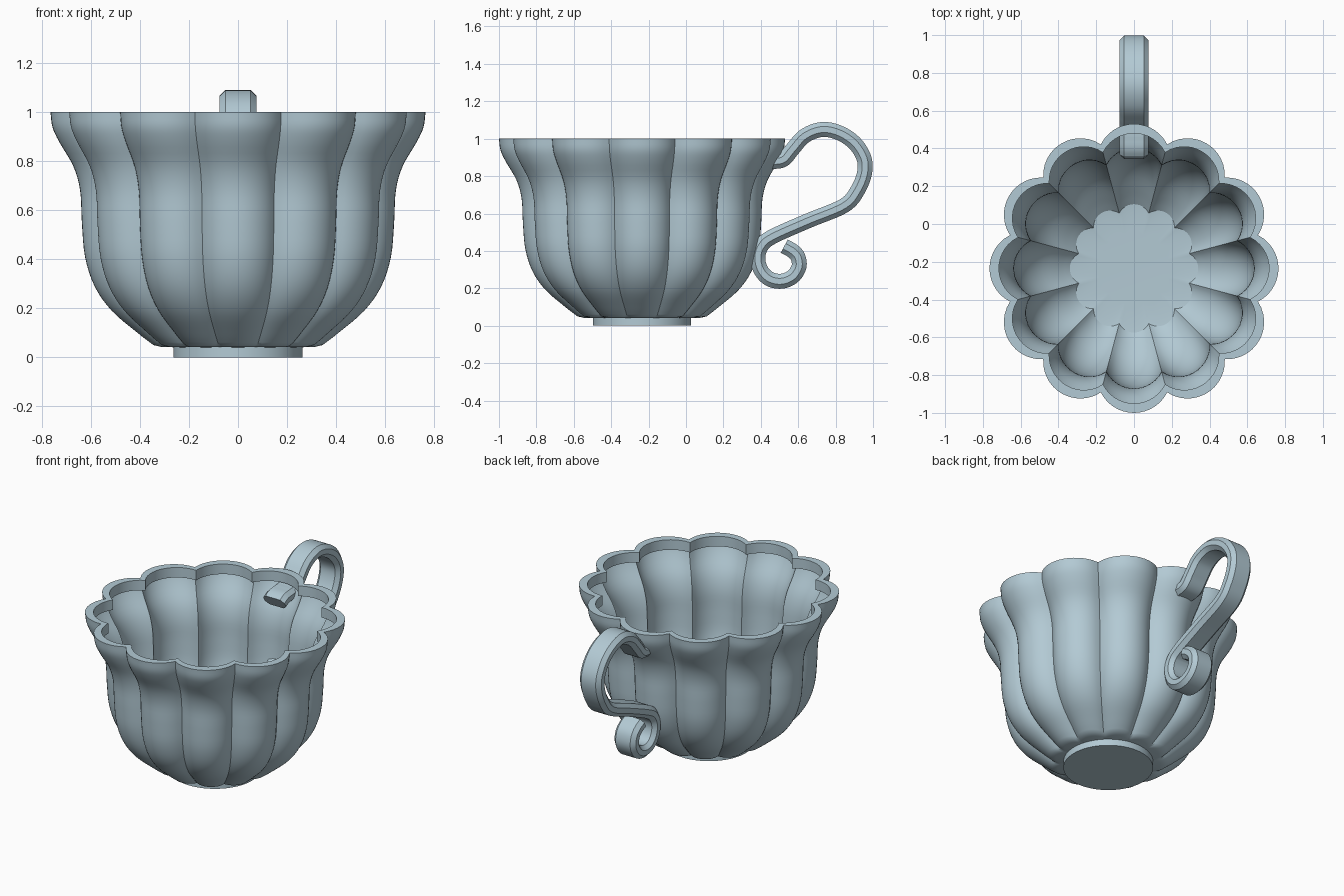
import bpy, bmesh, math
from mathutils import Vector

if "Cube" in bpy.data.objects:
    bpy.data.objects.remove(bpy.data.objects["Cube"])

mat = bpy.data.materials.new("pale blue porcelain")
mat.diffuse_color = (0.45, 0.59, 0.66, 1)
mat.use_nodes = True
mat.node_tree.nodes["Principled BSDF"].inputs["Base Color"].default_value = mat.diffuse_color
CY = -0.235          # cup axis
LOBES, STEPS = 12, 14


def spline(pts, n):
    """Catmull-Rom curve through 2D points."""
    p = [Vector(q) for q in pts]
    p = [2 * p[0] - p[1]] + p + [2 * p[-1] - p[-2]]
    out = []
    for i in range(1, len(p) - 2):
        a, b, c, d = p[i - 1:i + 3]
        for k in range(n):
            t = k / n
            out.append(0.5 * (2 * b + (c - a) * t + (2 * a - 5 * b + 4 * c - d) * t * t
                              + (3 * b - a - 3 * c + d) * t ** 3))
    return out + [p[-2]]


def loft(name, rings):
    """Skin closed rings, cap both ends, shade smooth."""
    bm = bmesh.new()
    vs = [[bm.verts.new(co) for co in r] for r in rings]
    n = len(vs[0])
    for a, b in zip(vs, vs[1:]):
        for i in range(n):
            j = (i + 1) % n
            bm.faces.new((a[i], a[j], b[j], b[i]))
    bm.faces.new(vs[0][::-1])
    bm.faces.new(vs[-1])
    bmesh.ops.recalc_face_normals(bm, faces=bm.faces)
    me = bpy.data.meshes.new(name)
    bm.to_mesh(me)
    bm.free()
    me.materials.append(mat)
    ob = bpy.data.objects.new(name, me)
    bpy.context.collection.objects.link(ob)
    bpy.ops.object.select_all(action='DESELECT')
    ob.select_set(True)
    bpy.context.view_layer.objects.active = ob
    bpy.ops.object.shade_smooth_by_angle(angle=math.radians(30))


def petal_ring(r, z):
    """Ring of twelve circular-arc lobes meeting in sharp creases."""
    pts = []
    c, rho = 0.7425, 0.2575
    for i in range(LOBES * STEPS):
        phi = (i % STEPS / STEPS - 0.5) * 2 * math.pi / LOBES
        th = (i // STEPS) * 2 * math.pi / LOBES + phi
        k = r * (c * math.cos(phi) + math.sqrt(rho ** 2 - (c * math.sin(phi)) ** 2))
        pts.append((k * math.cos(th), CY + k * math.sin(th), z))
    return pts


# thin cup bowl: outer wall up, thick lip with a step under it, inner wall down
outer = spline([(0.345, 0.05), (0.41, 0.10), (0.515, 0.19), (0.585, 0.29), (0.624, 0.41),
                (0.637, 0.55), (0.644, 0.68), (0.672, 0.78), (0.73, 0.88), (0.757, 0.94),
                (0.765, 1.0)], 4)
lip = [Vector((0.715, 1.0)), Vector((0.715, 0.935))]
inner = [Vector((v.x - 0.005, v.y + 0.003)) for v in reversed(outer) if v.y < 0.935]
profile = ([Vector((0.2, 0.04)), Vector((0.31, 0.042))] + outer + lip + inner
           + [Vector((0.30, 0.049)), Vector((0.21, 0.047))])
loft("cup_bowl", [petal_ring(r, z) for r, z in profile])

# round foot
N = 96
loft("foot", [[(0.263 * math.cos(a), CY + 0.263 * math.sin(a), z)
               for a in (2 * math.pi * i / N for i in range(N))] for z in (0, 0.044)])

# scrolled handle: chamfered bar swept along a curl, both ends reaching through the wall
path = spline([(0.375, 0.853), (0.41, 0.872), (0.46, 0.878), (0.52, 0.888), (0.57, 0.945),
               (0.635, 1.015), (0.725, 1.049), (0.815, 1.033), (0.898, 0.98), (0.95, 0.90),
               (0.955, 0.82), (0.918, 0.725), (0.845, 0.642), (0.65, 0.56), (0.46, 0.475),
               (0.402, 0.425), (0.384, 0.36), (0.402, 0.295), (0.447, 0.25), (0.51, 0.238),
               (0.57, 0.262), (0.604, 0.315), (0.598, 0.368), (0.57, 0.40), (0.525, 0.425)], 6)
W, T, C = 0.076, 0.04, 0.024
section = [(W, T - C), (W - C, T), (C - W, T), (-W, T - C),
           (-W, C - T), (C - W, -T), (W - C, -T), (W, C - T)]
rings = []
for i, p in enumerate(path):
    d = (path[min(i + 1, len(path) - 1)] - path[max(i - 1, 0)]).normalized()
    rings.append([(x, p.x - d.y * s, p.y + d.x * s) for x, s in section])
loft("handle", rings)
